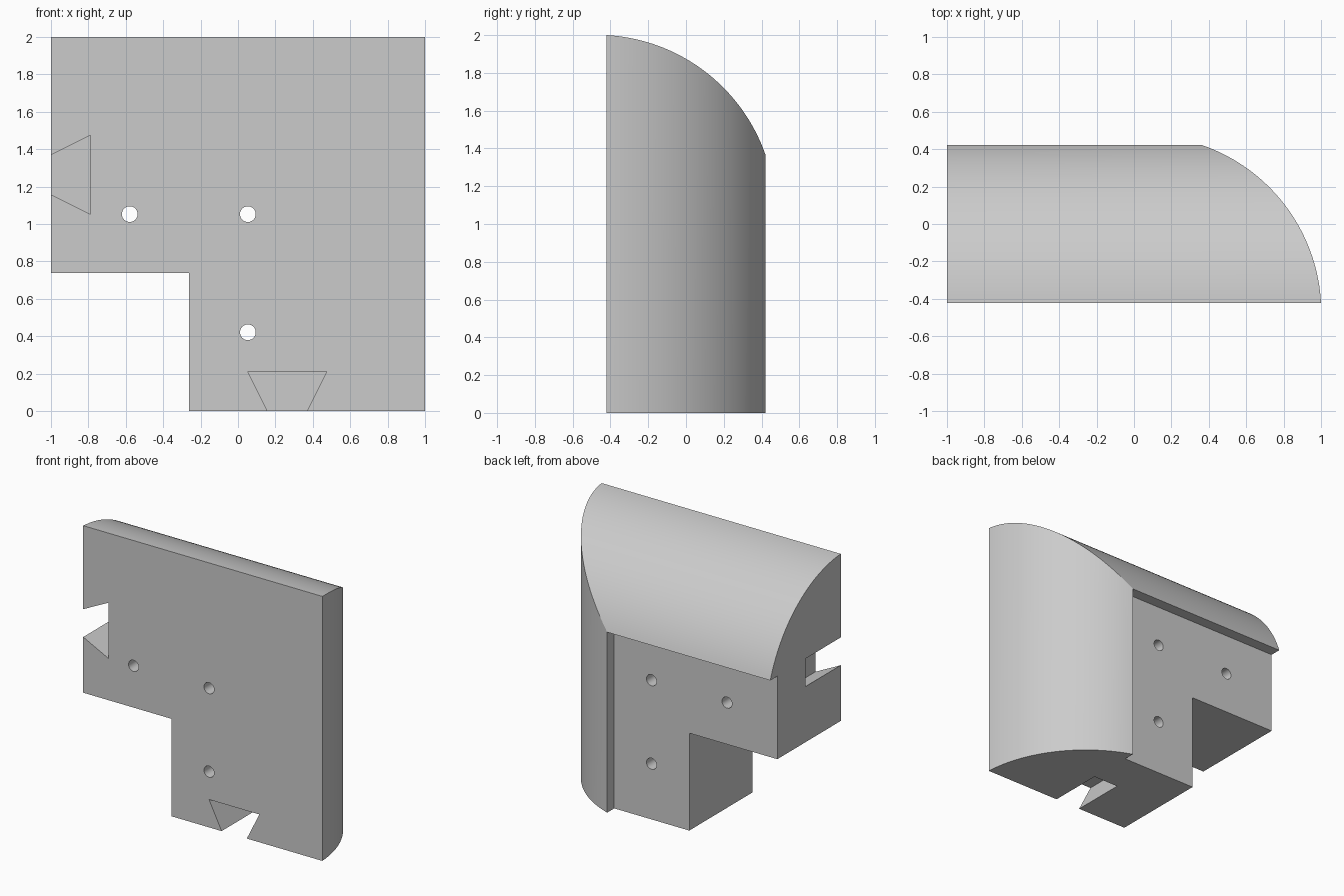
import bpy, bmesh, math

if "Cube" in bpy.data.objects:
    bpy.data.objects.remove(bpy.data.objects["Cube"], do_unlink=True)

U = 2 / 9.5                 # design module
FRONT, BACK = -2 * U, 2 * U
R = 4.5 * U                 # radius of the rounded edges

grey = bpy.data.materials.new("plain grey")
grey.use_nodes = True
grey.diffuse_color = (0.6, 0.6, 0.6, 1)
grey.node_tree.nodes["Principled BSDF"].inputs["Base Color"].default_value = (0.6, 0.6, 0.6, 1)


def prism(name, outline, axis, lo, hi):
    """Extrude a 2D outline along an axis; the outline uses the other two axes in order."""
    bm = bmesh.new()

    def place(p, d):
        co = list(p)
        co.insert("xyz".index(axis), d)
        return bm.verts.new(co)

    a = [place(p, lo) for p in outline]
    b = [place(p, hi) for p in outline]
    bm.faces.new(a)
    bm.faces.new(b)
    for i in range(len(a)):
        j = (i + 1) % len(a)
        bm.faces.new((a[i], a[j], b[j], b[i]))
    bmesh.ops.recalc_face_normals(bm, faces=bm.faces)
    mesh = bpy.data.meshes.new(name)
    bm.to_mesh(mesh)
    bm.free()
    mesh.materials.append(grey)
    ob = bpy.data.objects.new(name, mesh)
    bpy.context.collection.objects.link(ob)
    return ob


def rect(x0, x1, z0, z1):
    return [(x0, z0), (x1, z0), (x1, z1), (x0, z1)]


def combine(target, cutter, operation):
    """Apply a boolean and discard the helper solid."""
    cutter.hide_render = True
    mod = target.modifiers.new(cutter.name, 'BOOLEAN')
    mod.operation, mod.object, mod.solver = operation, cutter, 'EXACT'
    bpy.context.view_layer.objects.active = target
    bpy.ops.object.modifier_apply(modifier=mod.name)
    bpy.data.objects.remove(cutter, do_unlink=True)


# Rounded edge: (y, drop below the outermost face)
CY = FRONT - 0.25 * U
first = math.asin(0.25 / 4.5)
last = math.asin(4.25 / 4.5)
STEPS = 36
angles = [first + (last - first) * i / STEPS for i in range(STEPS + 1)]
arc = [(CY + R * math.sin(t), R * (math.cos(first) - math.cos(t))) for t in angles]
drop = arc[-1][1]

# Main block: top rounding mitred with side rounding
block = prism("corner_block", [(y, 2 - d) for y, d in arc] + [(BACK, 0), (FRONT, 0)],
              'x', -1, 1.2)
side = prism("side_rounding", [(1, FRONT - 0.2)] + [(1 - d, y) for y, d in arc]
             + [(1 - drop, BACK + 0.2), (-1.2, BACK + 0.2), (-1.2, FRONT - 0.2)],
             'z', -0.2, 2.2)
combine(block, side, 'INTERSECT')

# Recessed back panel, leaving a lip under each rounding
edge = drop + 0.001
combine(block, prism("back_recess", rect(-1.2, 1 - edge, -0.2, 2 - edge),
                     'y', BACK - 0.4 * U, BACK + 0.2), 'DIFFERENCE')

# Missing quarter that makes the L shape
combine(block, prism("inner_corner", rect(-1.2, -1 + 3.5 * U, -0.2, 3.5 * U),
                     'y', FRONT - 0.2, BACK + 0.2), 'DIFFERENCE')

# Dovetail slots, one per arm, cut halfway through from the front
slot = [(-0.1, 0.45), (1, 1), (1, -1), (-0.1, -0.45)]     # (depth, half width)
combine(block, prism("side_dovetail", [(-1 + d * U, (6 + w) * U) for d, w in slot],
                     'y', FRONT - 0.2, 0), 'DIFFERENCE')
combine(block, prism("bottom_dovetail", [(-1 + (6 + w) * U, d * U) for d, w in slot],
                     'y', FRONT - 0.2, 0), 'DIFFERENCE')

# Through holes
SIDES = 32
for cx, cz in ((2, 5), (5, 5), (5, 2)):
    ring = [(-1 + cx * U + 0.2 * U * math.cos(math.tau * i / SIDES),
             cz * U + 0.2 * U * math.sin(math.tau * i / SIDES)) for i in range(SIDES)]
    combine(block, prism("hole", ring, 'y', FRONT - 0.2, BACK + 0.2), 'DIFFERENCE')

# Smooth curves, sharp corners
bpy.ops.object.select_all(action='DESELECT')
block.select_set(True)
bpy.context.view_layer.objects.active = block
bpy.ops.object.shade_smooth_by_angle(angle=math.radians(20))
